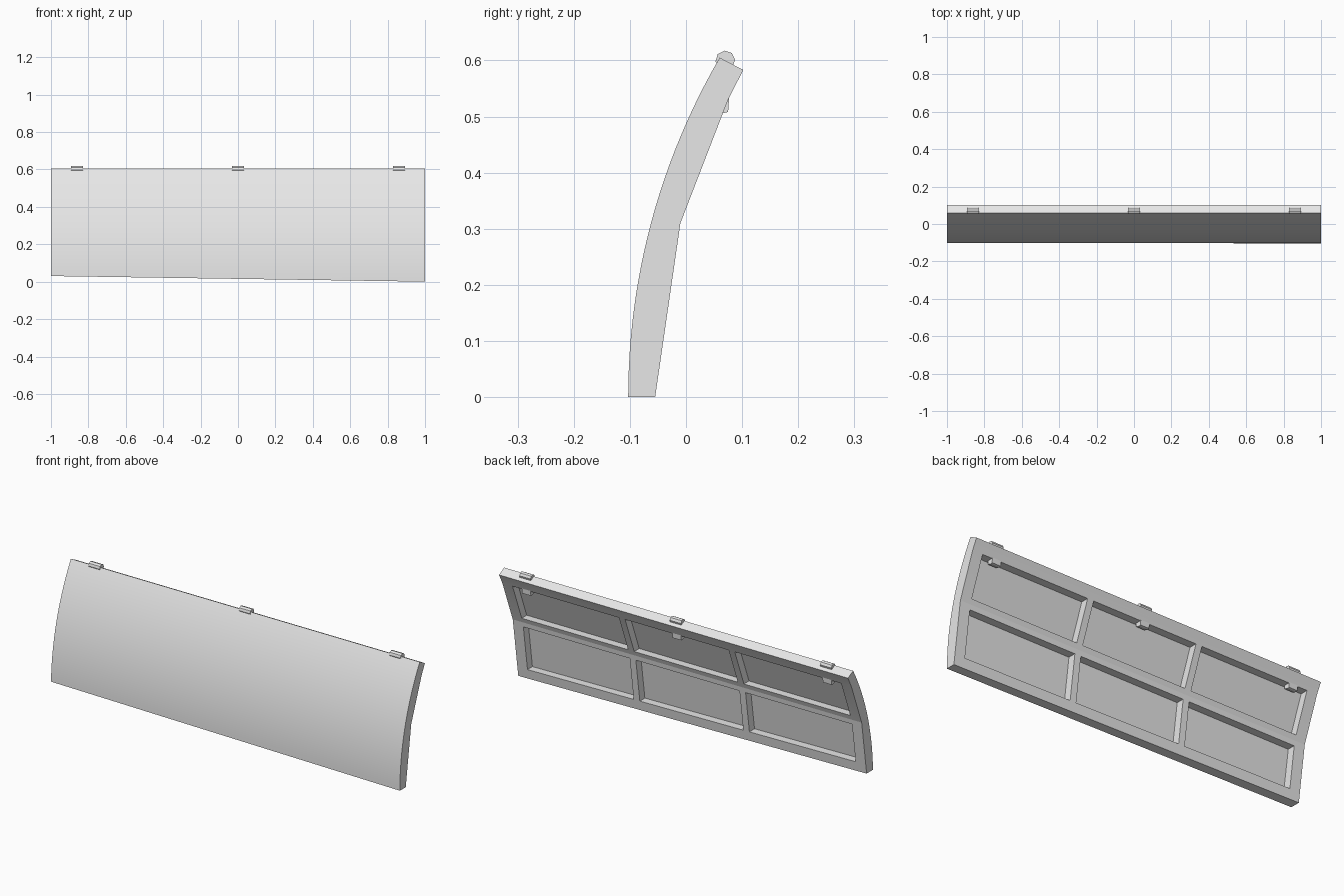
import bpy, bmesh, math
from mathutils import Vector

if "Cube" in bpy.data.objects:
    bpy.data.objects.remove(bpy.data.objects["Cube"])

grey = bpy.data.materials.new("light_grey")
grey.diffuse_color = (0.8, 0.8, 0.8, 1)
grey.use_nodes = True
grey.node_tree.nodes["Principled BSDF"].inputs["Base Color"].default_value = grey.diffuse_color

R, CY = 1.204, 1.101          # radius and centre of the curved front


def front_y(z):
    return CY - math.sqrt(R * R - z * z)


def bottom_z(x):
    return 0.015 - 0.015 * x   # slanted lower edge


def prism(name, left, right, x0, x1):
    """Solid between two matching (y, z) outlines at x0 and x1."""
    bm = bmesh.new()
    a = [bm.verts.new((x0, y, z)) for y, z in left]
    b = [bm.verts.new((x1, y, z)) for y, z in right]
    n = len(a)
    bm.faces.new(a)
    bm.faces.new(b[::-1])
    for i in range(n):
        j = (i + 1) % n
        bm.faces.new((a[j], a[i], b[i], b[j]))
    bmesh.ops.recalc_face_normals(bm, faces=bm.faces)
    mesh = bpy.data.meshes.new(name)
    bm.to_mesh(mesh)
    bm.free()
    ob = bpy.data.objects.new(name, mesh)
    bpy.context.collection.objects.link(ob)
    mesh.materials.append(grey)
    return ob


# curved panel: arc front, two flats on the back
top = math.asin(0.605 / R)
arc = [(CY - R * math.cos(top * i / 24), R * math.sin(top * i / 24)) for i in range(25)]
outline = arc + [(0.102, 0.583), (0.075, 0.53), (-0.01, 0.31), (-0.055, 0.0)]
panel = prism("curved_panel", outline, outline, -1, 1)

# slanted trim of the lower edge
bm = bmesh.new()
bm.from_mesh(panel.data)
cut = bmesh.ops.bisect_plane(bm, geom=bm.verts[:] + bm.edges[:] + bm.faces[:], dist=1e-6,
                             plane_co=Vector((1, 0, 0.0002)),
                             plane_no=Vector((0.015, 0, 1)).normalized(), clear_inner=True)
rim = [e for e in bm.edges if e.is_boundary]
bmesh.ops.holes_fill(bm, edges=rim, sides=0)
bmesh.ops.recalc_face_normals(bm, faces=bm.faces)
bm.to_mesh(panel.data)
bm.free()

# six recesses in the back, leaving a frame and ribs
SKIN = 0.014


def recess(z0, z1):
    return [(front_y(z0) + SKIN, z0), (front_y(z1) + SKIN, z1), (0.3, z1), (0.3, z0)]


cutters = []
for x0, x1 in ((-0.942, -0.332), (-0.297, 0.297), (0.332, 0.942)):
    cutters.append(prism("lower_recess_cutter", recess(bottom_z(x0) + 0.05, 0.285),
                         recess(bottom_z(x1) + 0.05, 0.285), x0, x1))
    cutters.append(prism("upper_recess_cutter", recess(0.335, 0.53),
                         recess(0.335, 0.53), x0, x1))

bpy.context.view_layer.objects.active = panel
for c in cutters:
    c.hide_render = True
    mod = panel.modifiers.new("recess", 'BOOLEAN')
    mod.object = c
    mod.operation = 'DIFFERENCE'
    mod.solver = 'EXACT'
    bpy.ops.object.modifier_apply(modifier=mod.name)
for c in cutters:
    bpy.data.objects.remove(c)

bpy.ops.object.select_all(action='DESELECT')
panel.select_set(True)
bpy.ops.object.shade_smooth_by_angle(angle=math.radians(8))

# hinge knuckles on the top edge and tabs below the top rim
knuckle = [(0.07 + 0.0175 * math.cos(math.radians(45 * i + 5)),
            0.6 + 0.0175 * math.sin(math.radians(45 * i + 5))) for i in range(8)]
tab = [(0.045, 0.54), (0.045, 0.512), (0.066, 0.506), (0.075, 0.508), (0.077, 0.535), (0.075, 0.54)]
for x in (-0.862, 0, 0.862):
    prism("hinge_knuckle", knuckle, knuckle, x - 0.032, x + 0.032)
    prism("catch_tab", tab, tab, x - 0.025, x + 0.025)
